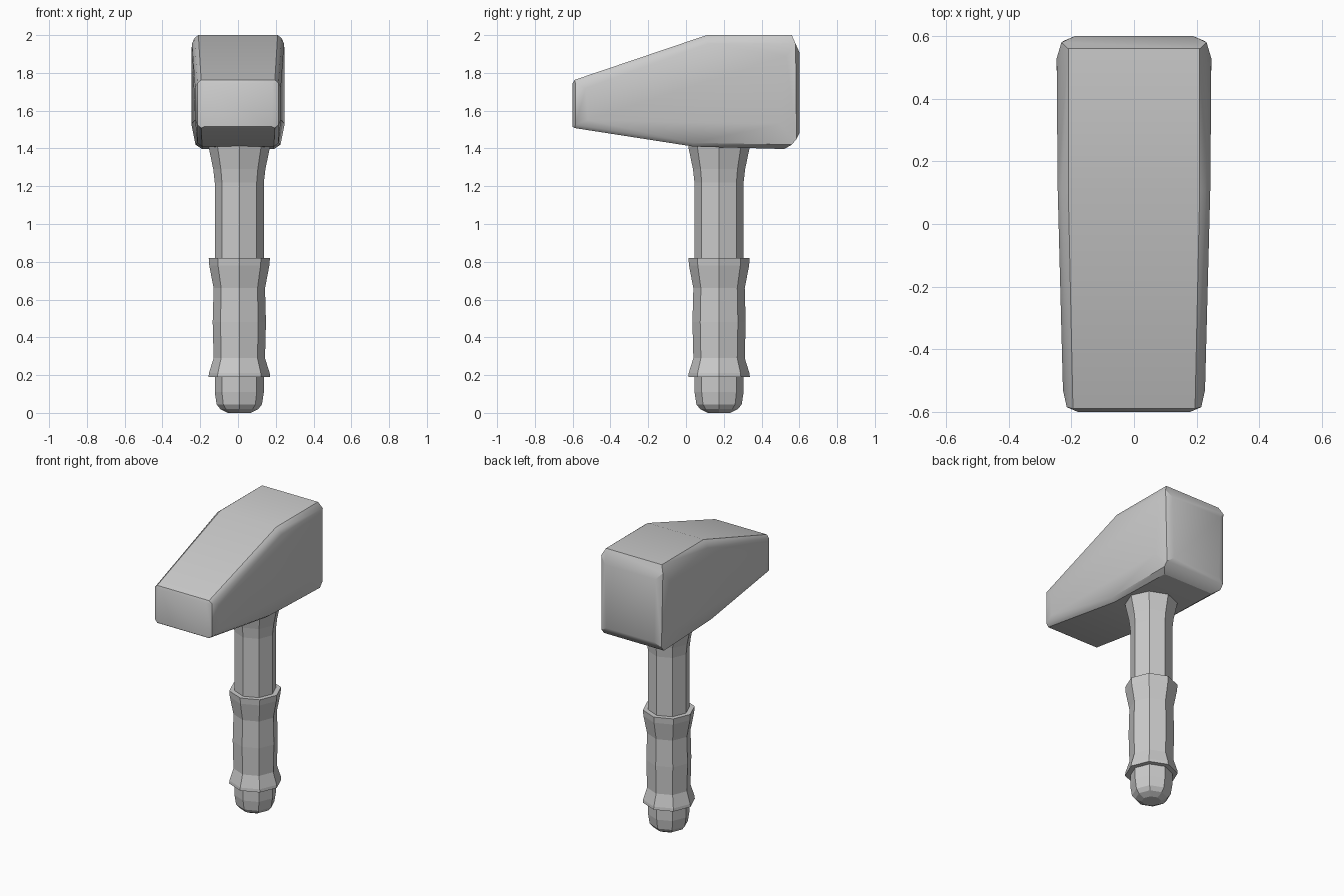
import bpy, bmesh
from math import cos, sin, pi, radians

if "Cube" in bpy.data.objects:
    bpy.data.objects.remove(bpy.data.objects["Cube"])

AXIS = (0.007, 0.175)  # centre line of the handle


def finish(bm, name):
    bmesh.ops.recalc_face_normals(bm, faces=bm.faces[:])
    me = bpy.data.meshes.new(name)
    bm.to_mesh(me)
    bm.free()
    ob = bpy.data.objects.new(name, me)
    bpy.context.collection.objects.link(ob)
    return ob


def octagonal(name, profile):
    """Eight-sided turned part from (radius, z) pairs, capped at both ends."""
    bm = bmesh.new()
    rings = [[bm.verts.new((AXIS[0] + r * cos(i * pi / 4),
                            AXIS[1] + r * sin(i * pi / 4), z)) for i in range(8)]
             for r, z in profile]
    for a, b in zip(rings, rings[1:]):
        for i in range(8):
            j = (i + 1) % 8
            bm.faces.new((a[i], a[j], b[j], b[i]))
    bm.faces.new(rings[0])
    bm.faces.new(rings[-1])
    return finish(bm, name)


# Wooden handle: domed butt, straight shaft, flare under the head
octagonal("handle", [(0.06, 0.0), (0.1, 0.02), (0.12, 0.045), (0.13, 0.11),
                     (0.13, 1.22), (0.138, 1.29), (0.163, 1.41), (0.163, 1.45)])

# Grip sleeve with flared collars at both ends
octagonal("grip", [(0.163, 0.19), (0.161, 0.21), (0.136, 0.29), (0.141, 0.48),
                   (0.136, 0.66), (0.159, 0.78), (0.162, 0.82)])

# Head: mirrored corner points of the faceted block, wrapped in a hull
corners = [
    # flat top, back face, underside and nose
    (.21, .56, 2.0), (.21, .11, 2.0), (.195, -.59, 1.763),
    (.19, .6, 1.91), (.18, .6, 1.48),
    (.19, .52, 1.397), (.19, .04, 1.41), (.195, -.59, 1.508),
    (.18, -.6, 1.745), (.18, -.6, 1.515),
    # rounded edges
    (.232, .58, 1.955), (.23, .11, 1.985), (.225, .585, 1.45),
    (.225, .56, 1.42), (.215, .04, 1.43), (.215, -.585, 1.525), (.215, -.585, 1.745),
    # side panels, tapering to the nose
    (.247, .53, 1.89), (.244, .12, 1.955), (.247, .5, 1.53),
    (.24, -.07, 1.59), (.227, -.53, 1.72), (.227, -.52, 1.55),
]
bm = bmesh.new()
for x, y, z in corners:
    for s in (-1, 1):
        bm.verts.new((s * x, y, z))
hull = bmesh.ops.convex_hull(bm, input=bm.verts[:])
loose = [v for v in bm.verts if not v.link_faces]
bmesh.ops.delete(bm, geom=loose, context='VERTS')
bmesh.ops.dissolve_limit(bm, angle_limit=radians(1.5), verts=bm.verts[:], edges=bm.edges[:])
head = finish(bm, "hammer_head")
bpy.ops.object.select_all(action='DESELECT')
head.select_set(True)
bpy.context.view_layer.objects.active = head
bpy.ops.object.shade_smooth_by_angle(angle=radians(30))
